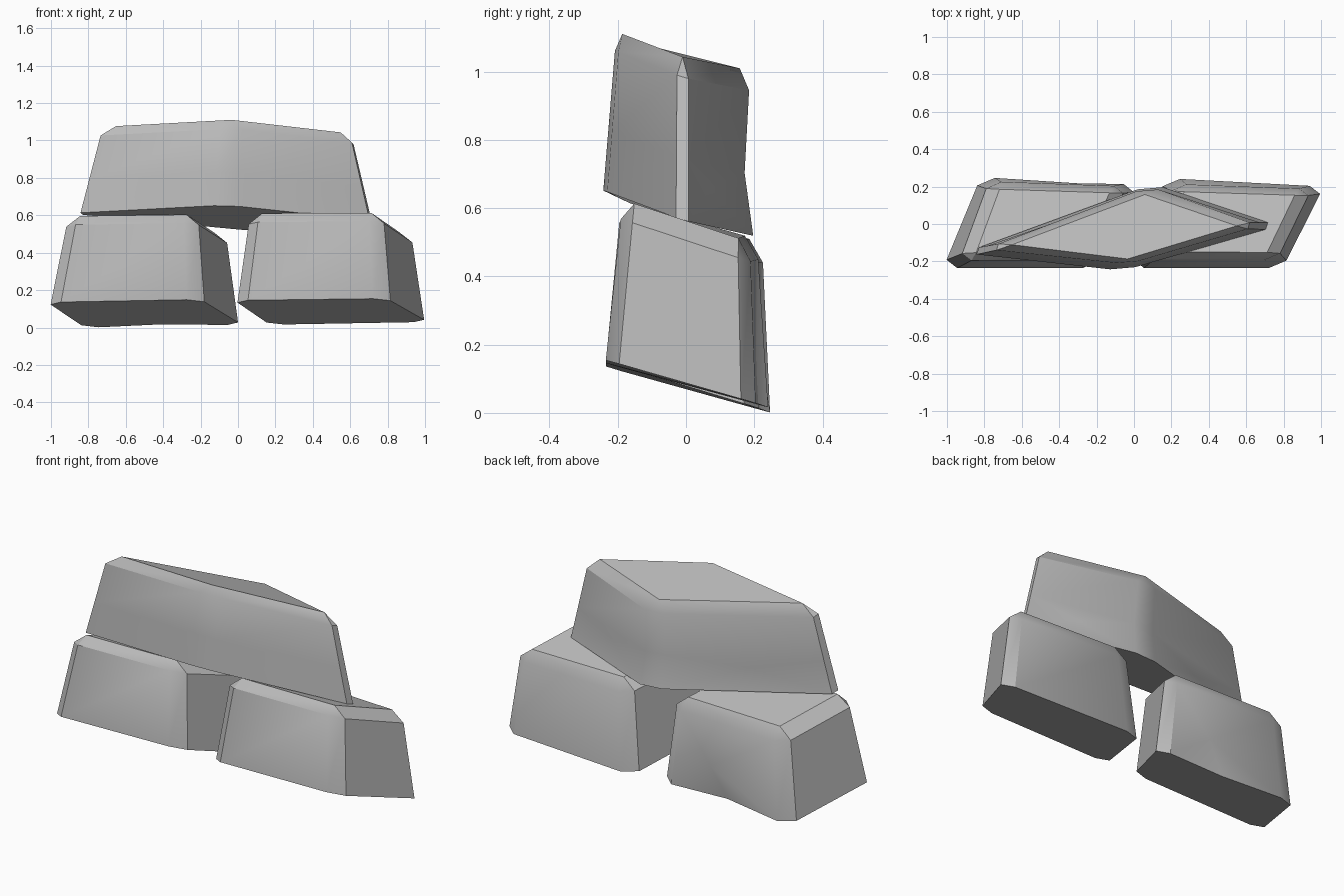
import bpy, bmesh, math
from mathutils import Vector

if "Cube" in bpy.data.objects:
    bpy.data.objects.remove(bpy.data.objects["Cube"], do_unlink=True)

stone = bpy.data.materials.new("stone grey")
stone.use_nodes = True
GREY = (0.5, 0.5, 0.5, 1)
stone.diffuse_color = GREY
stone.node_tree.nodes["Principled BSDF"].inputs["Base Color"].default_value = GREY


def chamfered_block(base, crown, side=0.09, drop=0.12, levels=(0,)):
    """Block between two quads, with chamfered uprights and top rim."""
    base, crown = [[Vector(p) for p in quad] for quad in (base, crown)]
    lo, hi = side, 1 - side

    def at(u, v, w):
        a, b, c, d = [p.lerp(q, w) for p, q in zip(base, crown)]
        return a.lerp(b, u).lerp(d.lerp(c, u), v)

    outline = [(lo, 0), (hi, 0), (1, lo), (1, hi), (hi, 1), (lo, 1), (0, hi), (0, lo)]
    bm = bmesh.new()
    rings = [[bm.verts.new(at(u, v, w)) for u, v in outline]
             for w in (*levels, 1 - drop)]
    top = [bm.verts.new(at(u, v, 1)) for u, v in ((lo, lo), (hi, lo), (hi, hi), (lo, hi))]
    bm.faces.new(rings[0][::-1])
    bm.faces.new(top)
    for low, high in zip(rings, rings[1:]):
        for i in range(8):
            j = (i + 1) % 8
            bm.faces.new((low[i], low[j], high[j], high[i]))
    rim = rings[-1]
    for k in range(4):
        n = (k + 1) % 4
        bm.faces.new((rim[2 * k], rim[2 * k + 1], top[n], top[k]))
        bm.faces.new((rim[2 * k + 1], rim[(2 * k + 2) % 8], top[n]))
    return bm, rings


def dent(bm, verts, offset):
    """Push the middle of one wall face by an offset."""
    face = next(f for f in bm.faces if all(v in f.verts for v in verts))
    centre = bmesh.ops.poke(bm, faces=[face])["verts"][0]
    centre.co += Vector(offset)


def finish(bm, name):
    bmesh.ops.recalc_face_normals(bm, faces=bm.faces)
    mesh = bpy.data.meshes.new(name)
    bm.to_mesh(mesh)
    bm.free()
    mesh.materials.append(stone)
    obj = bpy.data.objects.new(name, mesh)
    bpy.context.collection.objects.link(obj)
    bpy.ops.object.select_all(action='DESELECT')
    obj.select_set(True)
    bpy.context.view_layer.objects.active = obj
    bpy.ops.object.shade_smooth_by_angle(angle=math.radians(30))


# Lower stone on the -x side, with a gouge in the foot of its back wall
bm, rings = chamfered_block(
    [(-1.02, -.235, .135), (-.2, -.235, .15), (.02, .21, .015), (-.82, .25, 0)],
    [(-.92, -.19, .605), (-.23, -.19, .615), (-.05, .2, .5), (-.77, .225, .5)])
foot, rim = rings
edge = bm.edges.get((foot[4], foot[5]))
notch = bmesh.utils.edge_split(edge, foot[4], 0.5)[1]
notch.co += Vector((0, -.03, .01))
dent(bm, (notch, rim[4], rim[5]), (.1, 0, -.03))
finish(bm, "right_lower_stone")

# Lower stone on the +x side
bm, rings = chamfered_block(
    [(-.02, -.235, .145), (.795, -.235, .155), (1.015, .2, .03), (.17, .245, .015)],
    [(.05, -.185, .62), (.76, -.185, .625), (.94, .185, .5), (.22, .21, .51)])
finish(bm, "left_lower_stone")

# Diamond-shaped capstone, hollowed along the lower back walls
bm, rings = chamfered_block(
    [(-.91, -.155, .61), (-.06, -.25, .655), (.77, -.01, .565), (.1, .215, .515)],
    [(-.78, -.13, 1.08), (-.03, -.21, 1.12), (.65, -.01, 1.04), (.08, .2, 1.0)],
    side=0.08, levels=(0, .38))
foot, waist, rim = rings
for v in waist[5:7]:
    v.co += Vector((0, -.02, 0))
dent(bm, (foot[4], foot[5], waist[4]), (0, -.025, .03))
dent(bm, (foot[6], foot[7], waist[6]), (0, -.03, .03))
finish(bm, "capstone")
